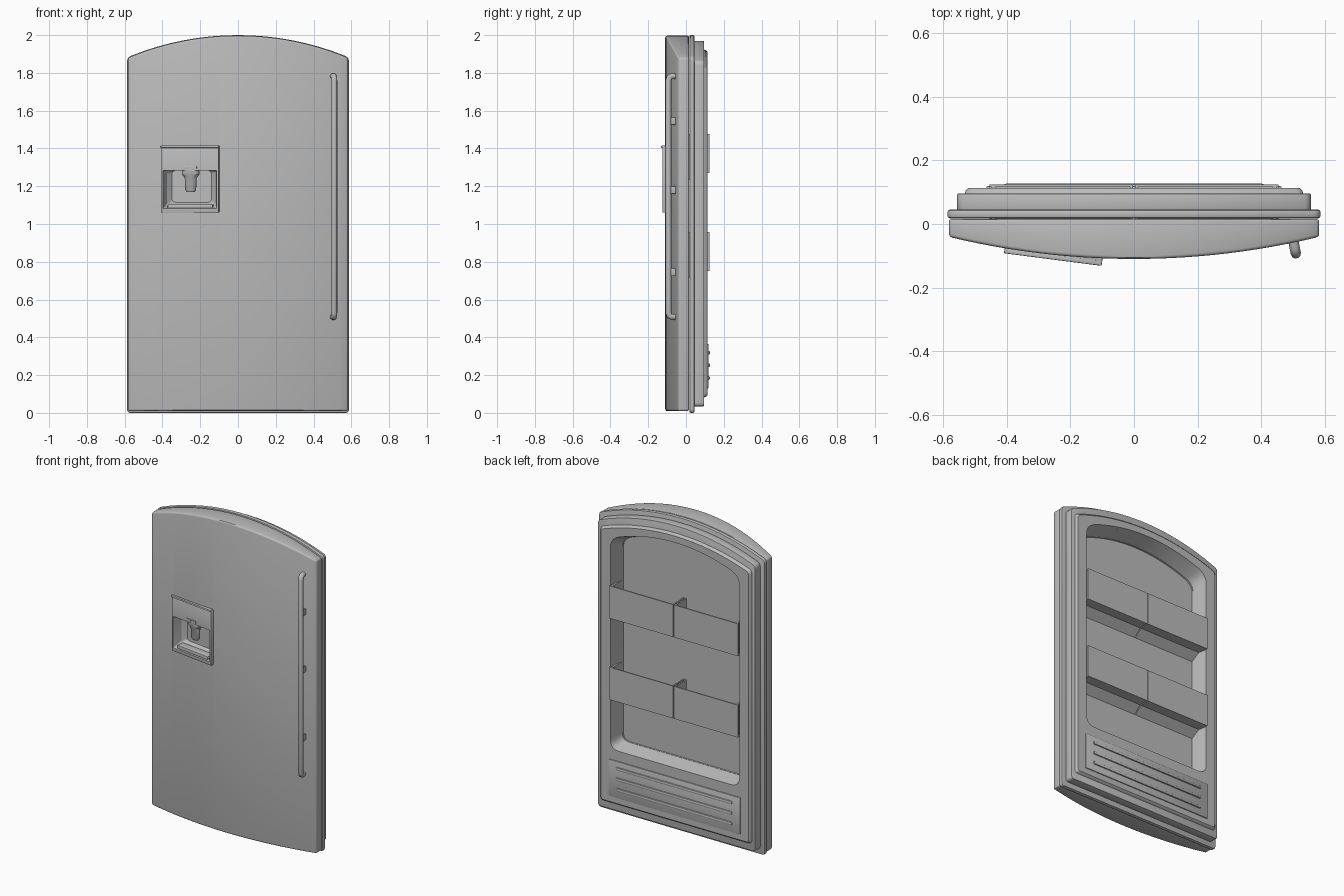
import bpy, bmesh, math
from mathutils import Vector

cube = bpy.data.objects.get("Cube")
if cube:
    bpy.data.objects.remove(cube, do_unlink=True)

grey = bpy.data.materials.new("light_grey")
grey.use_nodes = True
COLOUR = (0.5, 0.5, 0.5, 1)
grey.diffuse_color = COLOUR
for node in grey.node_tree.nodes:
    if node.type == 'BSDF_PRINCIPLED':
        node.inputs["Base Color"].default_value = COLOUR


def activate(ob):
    bpy.ops.object.select_all(action='DESELECT')
    ob.select_set(True)
    bpy.context.view_layer.objects.active = ob


def finish(name, bm, bevel=0, segments=2):
    """Turn a bmesh into a shaded object with an optional edge bevel."""
    bmesh.ops.recalc_face_normals(bm, faces=bm.faces)
    mesh = bpy.data.meshes.new(name)
    bm.to_mesh(mesh)
    bm.free()
    ob = bpy.data.objects.new(name, mesh)
    bpy.context.collection.objects.link(ob)
    mesh.materials.append(grey)
    activate(ob)
    if bevel:
        mod = ob.modifiers.new("bevel", 'BEVEL')
        mod.width, mod.segments = bevel, segments
        mod.limit_method, mod.angle_limit = 'ANGLE', math.radians(35)
        bpy.ops.object.modifier_apply(modifier=mod.name)
    bpy.ops.object.shade_smooth_by_angle(angle=math.radians(30))
    return ob


def loft(name, rings, bevel=0, segments=2):
    """Skin equal-length rings of 3D points and cap both ends."""
    bm = bmesh.new()
    loops = [[bm.verts.new(p) for p in ring] for ring in rings]
    n = len(loops[0])
    for a, b in zip(loops, loops[1:]):
        for i in range(n):
            j = (i + 1) % n
            bm.faces.new((a[i], a[j], b[j], b[i]))
    bm.faces.new(loops[0])
    bm.faces.new(loops[-1])
    return finish(name, bm, bevel, segments)


def arch(x, w, side, top):
    """Height of a circular arch of half width w at x."""
    rise = top - side
    if rise < 1e-4:
        return top
    r = (w * w + rise * rise) / (2 * rise)
    return top - r + math.sqrt(r * r - x * x)


def outline(y, w, bottom, side, top, r=0.02, steps=16):
    """Arched panel outline with rounded corners at depth y."""
    def corner(a, c, b):
        a, c, b = Vector(a), Vector(c), Vector(b)
        return [a * (1 - t) ** 2 + c * 2 * t * (1 - t) + b * t * t
                for t in (k / 5 for k in range(6))]
    e = w - r
    ze = arch(e, w, side, top)
    pts = corner((-w, bottom + r), (-w, bottom), (-e, bottom))
    pts += corner((e, bottom), (w, bottom), (w, bottom + r))
    pts += corner((w, side - r), (w, side), (e, ze))
    for i in range(1, steps):
        x = e - 2 * e * i / steps
        pts.append((x, arch(x, w, side, top)))
    pts += corner((-e, ze), (-w, side), (-w, side - r))
    return [(p[0], y, p[1]) for p in pts]


def prism(name, yz, x0, x1, bevel=0):
    return loft(name, [[(x, y, z) for y, z in yz] for x in (x0, x1)], bevel)


def box(name, x, y, z, bevel=0):
    yz = [(y[0], z[0]), (y[1], z[0]), (y[1], z[1]), (y[0], z[1])]
    return prism(name, yz, x[0], x[1], bevel)


def cut(ob, cutter):
    activate(ob)
    mod = ob.modifiers.new("cut", 'BOOLEAN')
    mod.operation, mod.solver, mod.object = 'DIFFERENCE', 'EXACT', cutter
    bpy.ops.object.modifier_apply(modifier=mod.name)
    bpy.ops.object.shade_smooth_by_angle(angle=math.radians(30))


def bowed(x):
    """Depth of the bowed door front."""
    return -0.11 + 2.48 - math.sqrt(2.48 ** 2 - x * x)


# Bowed and arched door front, made of vertical strips
W, N = 0.583, 24
bm = bmesh.new()
cols = []
for i in range(N + 1):
    x = -W + 2 * W * i / N
    zt = arch(x, W, 1.88, 1.997)
    cols.append([bm.verts.new(p) for p in (
        (x, bowed(x), 0.01), (x, bowed(x), zt), (x, 0.016, zt), (x, 0.016, 0.01))])
for a, b in zip(cols, cols[1:]):
    for k in range(4):
        m = (k + 1) % 4
        bm.faces.new((a[k], a[m], b[m], b[k]))
bm.faces.new(cols[0])
bm.faces.new(cols[-1])
door = finish("door_front", bm, 0.01, 3)

# Stepped frames behind the front
seal = loft("door_edge", [outline(y, 0.587, 0, 1.882, 2.0) for y in (0.018, 0.045)], 0.007)
liner = loft("liner_flange", [outline(y, 0.557, 0.035, 1.86, 1.97) for y in (0.04, 0.096)], 0.004)
rim = loft("liner_rim", [outline(0.09, 0.535, 0.08, 1.83, 1.925),
                         outline(0.105, 0.53, 0.085, 1.825, 1.92),
                         outline(0.113, 0.522, 0.093, 1.817, 1.912)])

# Storage recess
recess = loft("recess_cutter", [outline(0.01, 0.435, 0.455, 1.74, 1.835, 0.05),
                                outline(0.113, 0.456, 0.43, 1.775, 1.87, 0.06),
                                outline(0.2, 0.456, 0.43, 1.775, 1.87, 0.06)])
for part in (door, seal, liner, rim):
    cut(part, recess)

# Two rows of bins, each split in the middle
for row, z0 in (("lower", 0.75), ("upper", 1.27)):
    z1 = z0 + 0.207
    tray = [(0.125, z1), (0.125, z0), (0.06, z0), (0.008, z0 - 0.045), (0.008, z0 - 0.035),
            (0.06, z0 + 0.01), (0.117, z0 + 0.01), (0.117, z1)]
    end = [(0.12, z1), (0.12, z0), (0.06, z0), (0.008, z0 - 0.045), (0.008, z1)]
    for side, s in (("right", -1), ("left", 1)):
        prism(f"{row}_{side}_bin", tray, s * 0.003, s * 0.455)
        prism(f"{row}_{side}_bin_inner_end", end, s * 0.003, s * 0.012)
        prism(f"{row}_{side}_bin_outer_end", end, s * 0.436, s * 0.448)

# Lower back panel with three ribs
box("lower_panel", (-0.465, 0.465), (0.105, 0.119), (0.13, 0.365), 0.004)
for i in range(3):
    z = 0.185 + 0.067 * i
    box(f"panel_rib_{i + 1}", (-0.41, 0.41), (0.11, 0.127), (z - 0.01, z + 0.01), 0.007)

# Dispenser, set along the bowed front
def seat(ob):
    ob.location = (-0.255, -0.106, 0)
    ob.rotation_euler.z = -math.atan2(0.04, 0.31)
    bpy.context.view_layer.update()
    return ob


niche = seat(loft("niche_cutter", [outline(-0.05, 0.143, 1.082, 1.283, 1.283, 0.004),
                                   outline(0.0, 0.143, 1.082, 1.283, 1.283, 0.004),
                                   outline(0.055, 0.13, 1.10, 1.283, 1.283, 0.015),
                                   outline(0.08, 0.105, 1.115, 1.283, 1.283, 0.02)]))
frame = seat(box("dispenser_frame", (-0.155, 0.155), (0, 0.035), (1.06, 1.415), 0.004))
cut(door, niche)
cut(frame, niche)
seat(box("dispenser_top_lip", (-0.155, 0.155), (-0.006, 0.01), (1.403, 1.416), 0.003))
seat(box("drip_tray", (-0.12, 0.12), (0.008, 0.06), (1.08, 1.104), 0.004))
for s in (-1, 1):
    seat(box("dispenser_button", (s * 0.004, s * 0.037), (-0.005, 0.01), (1.293, 1.307), 0.002))
spout = [(0.046, 1.29), (0.046, 1.262), (0.032, 1.245), (0.029, 1.18), (0.022, 1.17)]
seat(loft("dispenser_spout", [[(r * math.cos(k * math.tau / 20),
                                0.035 + 0.7 * r * math.sin(k * math.tau / 20), z)
                               for k in range(20)] for r, z in spout]))

# Handle tube standing off along the surface normal
def stand_off(d, z):
    return (0.503 + 0.2 * d, -0.059 - d, z)


path = [(-0.01, 0.508), (0.018, 0.508), (0.029, 0.514), (0.034, 0.53)]
path += [(d, 2.29 - z) for d, z in reversed(path)]
curve = bpy.data.curves.new("handle", 'CURVE')
curve.dimensions = '3D'
curve.bevel_depth, curve.bevel_resolution = 0.016, 3
curve.use_fill_caps = True
spline = curve.splines.new('POLY')
spline.points.add(len(path) - 1)
for point, (d, z) in zip(spline.points, path):
    point.co = (*stand_off(d, z), 1)
curve.materials.append(grey)
handle = bpy.data.objects.new("handle", curve)
bpy.context.collection.objects.link(handle)
activate(handle)
bpy.ops.object.convert(target='MESH')
bpy.ops.object.shade_smooth_by_angle(angle=math.radians(40))
for i, z in enumerate((0.745, 1.18, 1.545)):
    box(f"handle_mount_{i + 1}", (0.494, 0.518), (-0.095, -0.05), (z - 0.02, z + 0.02), 0.003)

for cutter in (recess, niche):
    bpy.data.objects.remove(cutter, do_unlink=True)
